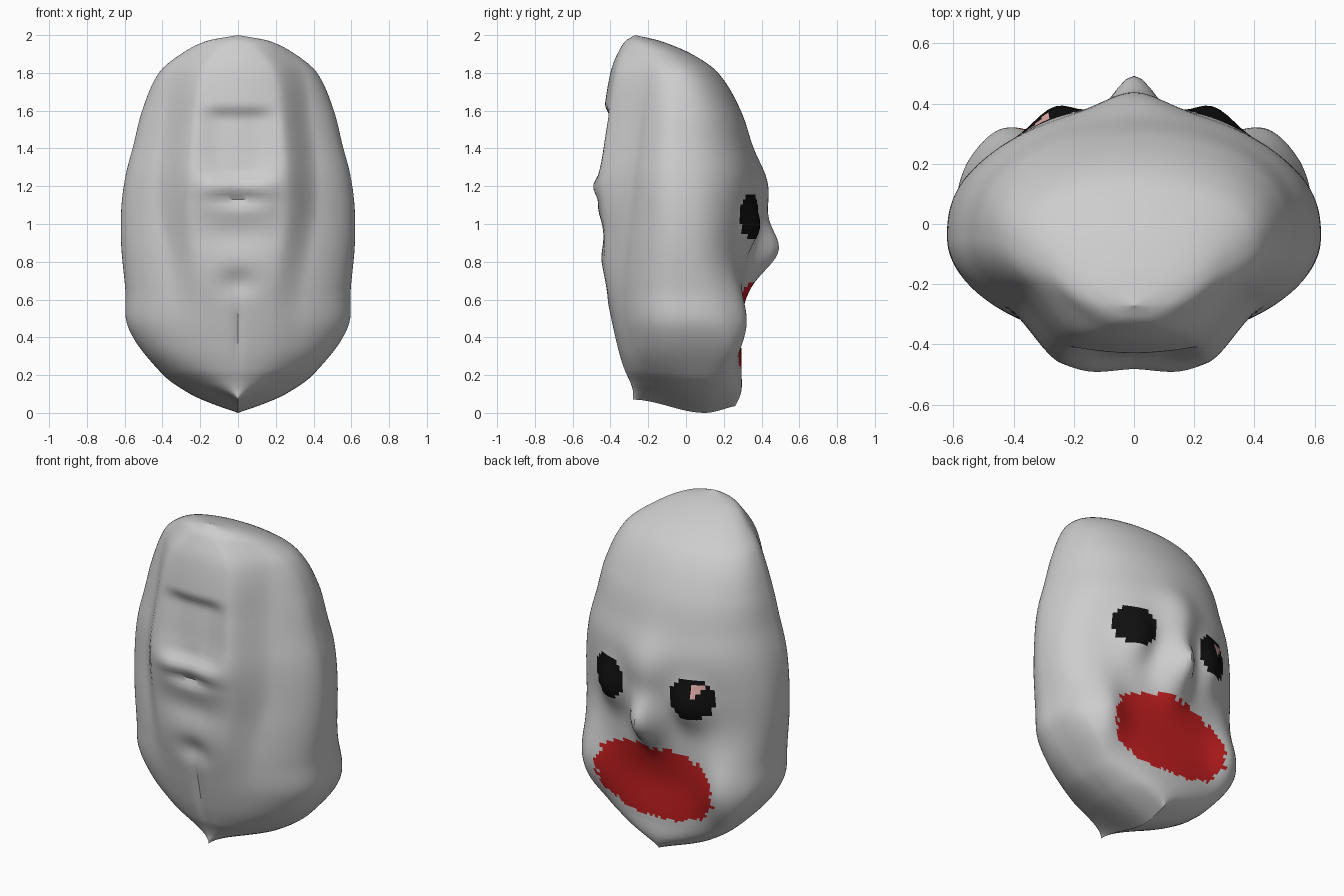
import bpy, bmesh, random
from math import sin, cos, pi, exp

random.seed(4)
cube = bpy.data.objects.get("Cube")
if cube:
    bpy.data.objects.remove(cube, do_unlink=True)


def material(name, colour):
    mat = bpy.data.materials.new(name)
    mat.use_nodes = True
    mat.diffuse_color = (*colour, 1)
    mat.node_tree.nodes["Principled BSDF"].inputs["Base Color"].default_value = (*colour, 1)
    return mat


def smooth(low, high, value):
    t = min(max((value - low) / (high - low), 0), 1)
    return t * t * (3 - 2 * t)


def profile(rows, z):
    """Smooth curve through rows whose first entry is the height."""
    i = 0
    while i < len(rows) - 2 and z > rows[i + 1][0]:
        i += 1
    a, b = rows[i], rows[i + 1]
    before, after = rows[max(i - 1, 0)], rows[min(i + 2, len(rows) - 1)]
    h = b[0] - a[0]
    t = (z - a[0]) / h
    result = []
    for k in range(1, len(a)):
        m0 = (b[k] - before[k]) / (b[0] - before[0]) * h
        m1 = (after[k] - a[k]) / (after[0] - a[0]) * h
        result.append((2*t**3 - 3*t*t + 1) * a[k] + (t**3 - 2*t*t + t) * m0
                      + (3*t*t - 2*t**3) * b[k] + (t**3 - t*t) * m1)
    return result


def bump(x, z, cx, cz, sx, sz):
    return exp(-((abs(x) - cx) / sx) ** 2 - ((z - cz) / sz) ** 2)


# Head sections: height, half width, face depth, back depth, widest y
SECTIONS = [
    (0, 0, .26, -.28, .06), (.05, .14, .285, -.28, .06), (.1, .25, .295, -.29, .05),
    (.2, .39, .295, -.32, .02), (.45, .58, .305, -.37, -.02), (.65, .605, .32, -.39, -.04),
    (.85, .62, .33, -.385, -.05), (1.05, .612, .36, -.37, -.05), (1.25, .59, .38, -.36, -.05),
    (1.4, .56, .35, -.34, -.05), (1.6, .515, .29, -.32, -.05), (1.8, .42, .17, -.31, -.07),
    (1.9, .3, .03, -.31, -.13), (1.97, .16, -.14, -.3, -.22), (2, 0, -.27, -.27, -.27),
]
# Raised panel on the far side from the face: height, thickness, half width
PANEL = [(0, 0, .3), (.5, .02, .3), (.8, .065, .34), (1.05, .1, .38), (1.25, .12, .38),
         (1.5, .12, .36), (1.8, .09, .32), (1.95, .03, .2), (2, 0, .1)]


def face_relief(x, z):
    y = .155 * bump(x, z, 0, .86, .1, .15)        # nose
    y += .06 * bump(x, z, 0, 1.15, .14, .18)      # nose bridge
    y += .07 * bump(x, z, .26, .98, .095, .13)    # cheekbones
    y += .07 * bump(x, z, .45, .48, .13, .22)     # jaw corners
    y -= .015 * bump(x, z, 0, .47, .25, .15)      # mouth hollow
    return y


def back_relief(x, z):
    thick, half = profile(PANEL, z)
    y = -thick * (1 - smooth(half - .14, half + .04, abs(x)))
    # sunken window below an overhanging ridge
    window = smooth(1.2, 1.28, z) * (1 - smooth(1.55, 1.64, z))
    y += .04 * window * (1 - smooth(.08, .25, abs(x)))
    y -= .02 * bump(x, z, .15, 1.2, .1, .1)       # paired shelf lumps
    y += .03 * bump(x, z, 0, 1.13, .14, .035)     # slot
    y += .03 * bump(x, z, 0, .95, .2, .1)         # lower hollow
    y += .03 * bump(x, z, 0, .69, .09, .07)       # dimple
    y += .015 * bump(x, z, 0, .45, .02, .2)       # centre crease
    return y


# Head shell lofted from horizontal rings
RINGS, SIDES = 120, 144
bm = bmesh.new()
rings = []
for i in range(RINGS + 1):
    z = 1 - cos(pi * i / RINGS)
    width, front, back, mid = profile(SECTIONS, z)
    width = max(width, 0)
    jaw = bump(0, z, 0, .3, 1, .4)
    ring = []
    for j in range(SIDES):
        t = 2 * pi * j / SIDES
        c = cos(t)
        x = width * sin(t)
        if c > 0:
            y = mid + (front - mid) * c ** (.85 - .45 * jaw)
            y += face_relief(x, z) * smooth(0, .35, c)
        else:
            y = mid - (mid - back) * abs(c) ** (1 - .1 * jaw)
            y += back_relief(x, z) * smooth(0, .5, -c) * smooth(0, .1, z)
        # shallow lumps on the sides
        x *= 1 + .015 * sin(7 * z + 3 * y) * abs(sin(t))
        # curved underside
        lift = .07 * smooth(.1, -.28, y) + .04 * smooth(.1, .3, y)
        ring.append(bm.verts.new((x, y, z + lift * (1 - smooth(0, .35, z)))))
    rings.append(ring)
for low, high in zip(rings, rings[1:]):
    for j in range(SIDES):
        k = (j + 1) % SIDES
        bm.faces.new((low[j], high[j], high[k], low[k]))
bmesh.ops.remove_doubles(bm, verts=bm.verts, dist=.0008)
bmesh.ops.recalc_face_normals(bm, faces=bm.faces)

# Painted eyes, mouth and eye highlight
for face in bm.faces:
    x, y, z = face.calc_center_median()
    if y < .12:
        continue
    rough = random.uniform(.9, 1.12)
    if (abs(x / .39) ** 2.3 + abs((z - .46) / .225) ** 2.3) * rough < 1:
        face.material_index = 2
    if ((abs(x) - .275) / .125) ** 2 + ((z - 1.04) / .12) ** 2 < 1:
        face.material_index = 1
    if -.285 - (z - 1.04) * .9 < x < -.28 and z < 1.125:
        face.material_index = 3

mesh = bpy.data.meshes.new("head")
bm.to_mesh(mesh)
bm.free()
head = bpy.data.objects.new("head", mesh)
bpy.context.collection.objects.link(head)
for name, colour in (("pale grey", (.61, .61, .61)), ("black", (.005, .005, .005)),
                     ("red", (.53, .013, .014)), ("pink", (.8, .45, .42))):
    mesh.materials.append(material(name, colour))

bpy.context.view_layer.objects.active = head
head.select_set(True)
bpy.ops.object.shade_smooth_by_angle(angle=.7)
